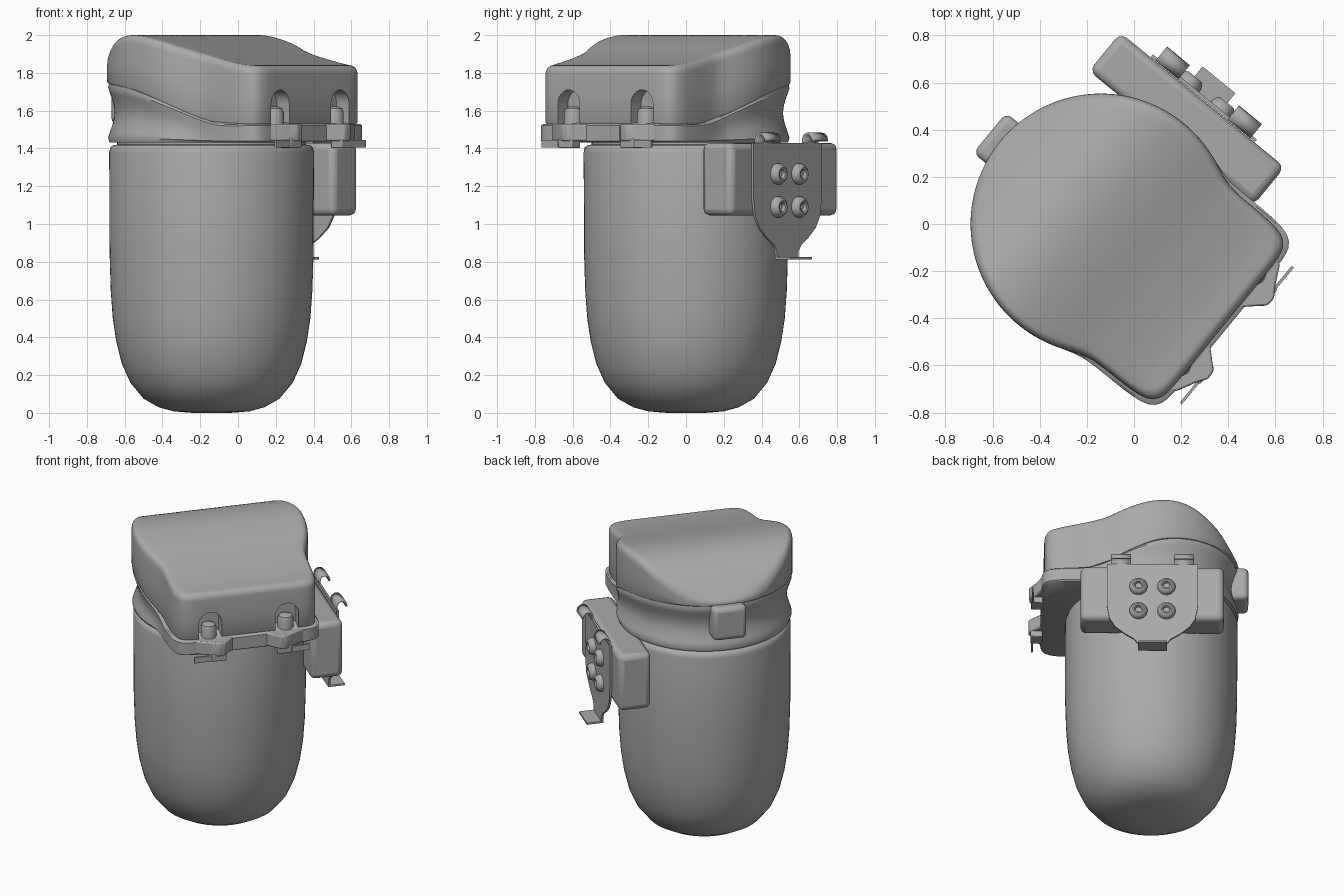
import bpy, bmesh, math
from math import sin, cos, pi
from mathutils import Matrix, Vector

if "Cube" in bpy.data.objects:
    bpy.data.objects.remove(bpy.data.objects["Cube"])

# Local frame: x points out of the spout front, y towards the mounting bracket
FRAME = Matrix.Translation((-0.14, 0, 0)) @ Matrix.Rotation(math.radians(-39.3), 4, 'Z')

grey = bpy.data.materials.new("plain_grey")
grey.use_nodes = True
grey.diffuse_color = (0.4, 0.4, 0.4, 1)
grey.node_tree.nodes["Principled BSDF"].inputs["Base Color"].default_value = (0.4, 0.4, 0.4, 1)


def finish(name, bm, bevel=0, segments=3, angle=40):
    bmesh.ops.recalc_face_normals(bm, faces=bm.faces)
    mesh = bpy.data.meshes.new(name)
    bm.to_mesh(mesh)
    bm.free()
    ob = bpy.data.objects.new(name, mesh)
    bpy.context.collection.objects.link(ob)
    ob.matrix_world = FRAME
    mesh.materials.append(grey)
    if bevel:
        mod = ob.modifiers.new("bevel", 'BEVEL')
        mod.width, mod.segments = bevel, segments
    smooth(ob, angle)
    return ob


def smooth(ob, angle=40):
    bpy.ops.object.select_all(action='DESELECT')
    ob.select_set(True)
    bpy.context.view_layer.objects.active = ob
    bpy.ops.object.shade_smooth_by_angle(angle=math.radians(angle))


def loft(name, rings, **kw):
    bm = bmesh.new()
    rows = [[bm.verts.new(p) for p in ring] for ring in rings]
    n = len(rows[0])
    for a, b in zip(rows, rows[1:]):
        for i in range(n):
            j = (i + 1) % n
            bm.faces.new((a[i], a[j], b[j], b[i]))
    bm.faces.new(rows[0])
    bm.faces.new(rows[-1])
    return finish(name, bm, **kw)


def box(name, lo, hi, **kw):
    bm = bmesh.new()
    lo, hi = Vector(lo), Vector(hi)
    size = hi - lo
    bmesh.ops.create_cube(bm, size=1, matrix=Matrix.Translation((lo + hi) / 2) @ Matrix.Diagonal((*size, 1)))
    return finish(name, bm, **kw)


def prism(name, outline, direction, **kw):
    bm = bmesh.new()
    face = bm.faces.new([bm.verts.new(p) for p in outline])
    ext = bmesh.ops.extrude_face_region(bm, geom=[face])
    bmesh.ops.translate(bm, vec=direction, verts=[v for v in ext["geom"] if isinstance(v, bmesh.types.BMVert)])
    return finish(name, bm, **kw)


def curve_value(points, x):
    # eased interpolation through a few (x, z) points
    if x <= points[0][0]:
        return points[0][1]
    for k in range(len(points) - 1):
        (x0, z0), (x1, z1) = points[k], points[k + 1]
        if x <= x1:
            def slope(i):
                a, b = points[max(i - 1, 0)], points[min(i + 1, len(points) - 1)]
                return (b[1] - a[1]) / (b[0] - a[0])
            t, w = (x - x0) / (x1 - x0), x1 - x0
            return ((2*t**3 - 3*t*t + 1) * z0 + (t**3 - 2*t*t + t) * w * slope(k)
                    + (3*t*t - 2*t**3) * z1 + (t**3 - t*t) * w * slope(k + 1))
    return points[-1][1]


TOP = [(-.6, 1.765), (-.52, 1.80), (-.4, 1.90), (-.25, 1.98), (-.1, 2.0), (.06, 1.975),
       (.32, 1.90), (.57, 1.845), (.7, 1.84)]
SEAM = [(-.6, 1.75), (-.35, 1.745), (-.07, 1.71), (.13, 1.64), (.32, 1.56), (.45, 1.53), (.7, 1.53)]
ANGLES = [2 * pi * i / 180 for i in range(180)]


def outline(a, grow=0):
    # round back blended with a rounded rectangular front
    r = 0.553
    if cos(a) > 0:
        rect = ((cos(a) / (.675 + grow))**12 + (abs(sin(a)) / (.465 + grow))**12) ** (-1 / 12)
        r = (r**30 + rect**30) ** (1 / 30)
    return r


def cap_ring(scale, height):
    ring = []
    for a in ANGLES:
        r = outline(a) * scale
        x, y = r * cos(a), r * sin(a)
        ring.append((x, y, height(x)))
    return ring


# Jar body
jar = [(.1, 0), (.2, .008), (.28, .03), (.36, .075), (.43, .16), (.475, .26), (.505, .38),
       (.523, .5), (.534, .65), (.54, .85), (.542, 1.38), (.536, 1.405), (.52, 1.418), (.5, 1.42), (.5, 1.47)]
loft("jar", [[(r * cos(a), r * sin(a), z) for a in ANGLES[::2]] for r, z in jar])

# Collar under the cap, waisted at the back and a thin flange at the front
collar = []
for k in range(13):
    t = k / 12
    ring = []
    for a in ANGLES:
        r = outline(a, .018)
        seam = curve_value(SEAM, r * cos(a))
        waist = (seam - 1.53) / .22
        r -= .04 * waist * sin(pi * t)**1.5 + (.012 if k in (0, 12) else 0)
        ring.append((r * cos(a), r * sin(a), 1.432 + (seam - 1.432) * t))
    collar.append(ring)
loft("collar", collar)

# Cap: side wall, rounded rim and contoured top
def wall(t):
    return lambda x: curve_value(SEAM, x) * (1 - t) + t * (curve_value(TOP, x) - min(.045, (curve_value(TOP, x) - curve_value(SEAM, x)) * .6))

def rim(s):
    return lambda x: curve_value(TOP, x) - min(.045, (curve_value(TOP, x) - curve_value(SEAM, x)) * .6) * (1 - s)

rings = [cap_ring(.99, lambda x: curve_value(SEAM, x) - .004)]
rings += [cap_ring(1, wall(t)) for t in (.04, .5, 1)]
rings += [cap_ring(1 - .06 * (1 - cos(b)), rim(sin(b))) for b in (pi * k / 10 for k in range(1, 6))]
rings += [cap_ring(s / 100, rim(1)) for s in range(88, 0, -6)]
cap = loft("cap", rings)

# Two arched recesses in the front of the cap
for side in (-1, 1):
    arch = [(.59, side * .25 + .075, 1.5), (.59, side * .25 - .075, 1.5)]
    arch += [(.59, side * .25 - .075 * cos(pi * k / 12), 1.635 + .075 * sin(pi * k / 12)) for k in range(13)]
    cutter = prism("arch_cutter", arch, (.2, 0, 0))
    cutter.hide_render = True
    bpy.context.view_layer.update()
    bpy.context.view_layer.objects.active = cap
    mod = cap.modifiers.new("arch", 'BOOLEAN')
    mod.operation, mod.object, mod.solver = 'DIFFERENCE', cutter, 'EXACT'
    bpy.ops.object.modifier_apply(modifier=mod.name)
    bpy.data.objects.remove(cutter)
smooth(cap)

# Latch posts, flange bumps and tabs at the front
for side, label in ((-1, "right"), (1, "left")):
    y = side * .25
    post = [(.05, 1.5), (.05, 1.59), (.042, 1.612), (.02, 1.622)]
    loft(label + "_latch_post", [[(.635 + r * cos(a), y + r * sin(a), z) for a in ANGLES[::6]] for r, z in post])
    bump = [(.66, side * .38), (.70, side * .34), (.735, side * .27), (.768, side * .22), (.765, side * .18),
            (.70, side * .12), (.66, side * .08)]
    prism(label + "_flange_bump", [(x, v, 1.44) for x, v in bump], (0, 0, .09), bevel=.008, segments=2)
    ys = sorted((side * .24, side * .375))
    box(label + "_tab_plate", (.738, ys[0], 1.405), (.75, ys[1], 1.445))
    ys = sorted((side * .165, side * .26))
    box(label + "_tab_block", (.68, ys[0], 1.402), (.755, ys[1], 1.45), bevel=.006, segments=2)

# Thumb rest at the back
box("thumb_rest", (-.61, -.11, 1.53), (-.45, .11, 1.755), bevel=.03)

# Mounting block and plate
box("mount_block", (-.45, .47, 1.045), (.45, .68, 1.43), bevel=.035)
half = [(.285, 1.43), (.285, 1.13), (.27, 1.04), (.235, .98), (.17, .925), (.115, .89), (.092, .86), (.09, .815)]
shape = half + [(-x, z) for x, z in reversed(half)]
prism("mount_plate", [(x, .682, z) for x, z in shape], (0, .014, 0))
box("plate_foot", (-.09, .682, .812), (.09, .79, .824))

# Curled hooks on top of the plate
curl = [(.689, 1.40), (.689, 1.45), (.697, 1.468), (.715, 1.478), (.735, 1.474), (.75, 1.458), (.754, 1.438)]
for side, label in ((-1, "rear"), (1, "front")):
    bm = bmesh.new()
    rows = [[bm.verts.new((side * x, y, z)) for x in (.135, .26)] for y, z in curl]
    for a, b in zip(rows, rows[1:]):
        bm.faces.new((a[0], a[1], b[1], b[0]))
    hook = finish(label + "_hook", bm)
    mod = hook.modifiers.new("thickness", 'SOLIDIFY')
    mod.thickness, mod.offset = .012, 0

# Rivets
rivet = [(.056, .69), (.056, .708), (.048, .727), (.034, .736), (.024, .732), (.019, .715), (.004, .713)]
for x in (-.088, .088):
    for z in (1.09, 1.265):
        loft("rivet", [[(x + r * cos(a), y, z + r * sin(a)) for a in ANGLES[::6]] for r, y in rivet])
